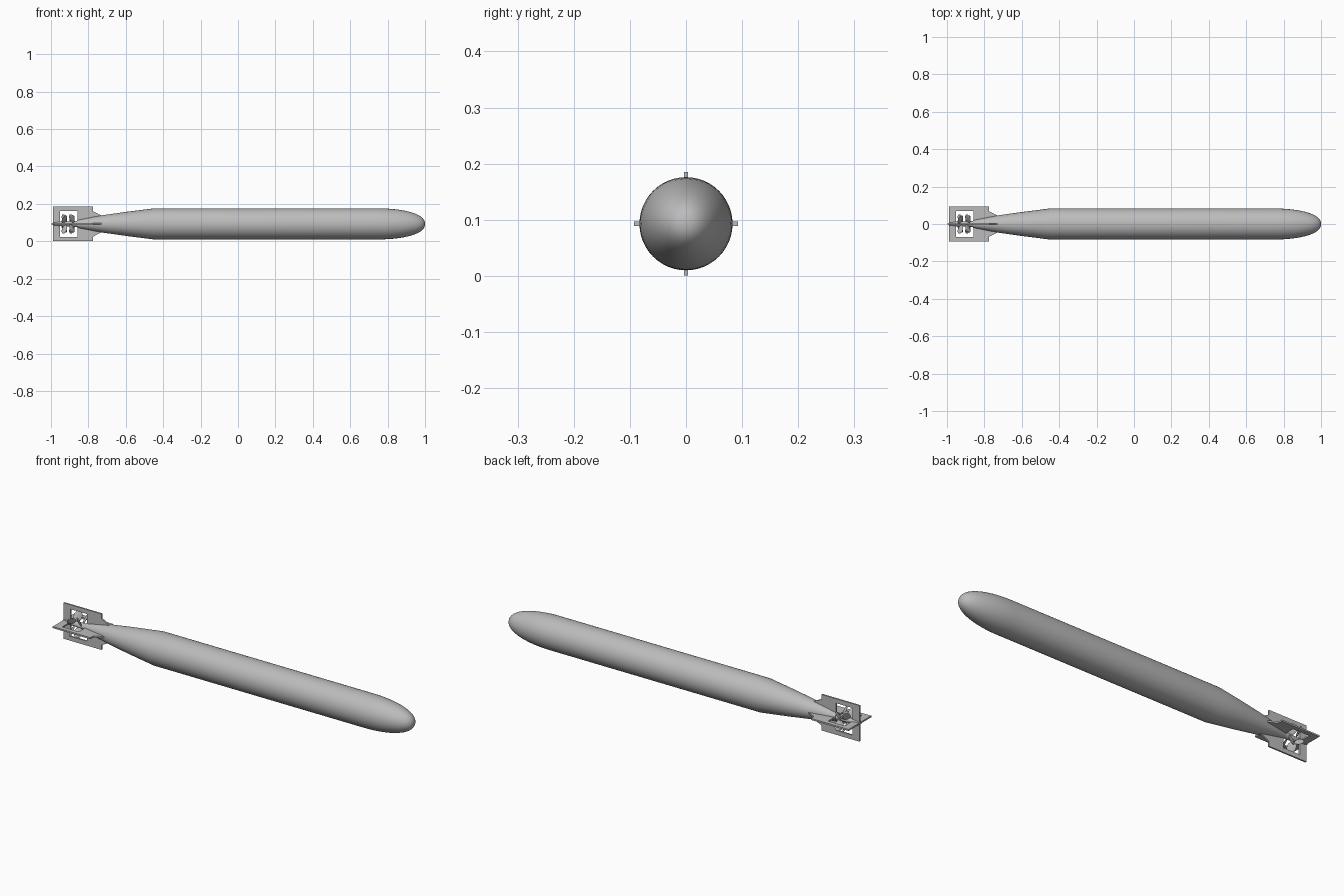
import bpy, bmesh, math
from mathutils import Matrix, Vector

cube = bpy.data.objects.get("Cube")
if cube:
    bpy.data.objects.remove(cube)

AXIS_Z = 0.093
R = 0.083

grey = bpy.data.materials.new("steel grey")
grey.use_nodes = True
grey.diffuse_color = (0.5, 0.5, 0.5, 1)
grey.node_tree.nodes["Principled BSDF"].inputs["Base Color"].default_value = (0.5, 0.5, 0.5, 1)


def finish(name, bm, smooth=True):
    bmesh.ops.recalc_face_normals(bm, faces=bm.faces)
    mesh = bpy.data.meshes.new(name)
    bm.to_mesh(mesh)
    bm.free()
    mesh.materials.append(grey)
    obj = bpy.data.objects.new(name, mesh)
    obj.location.z = AXIS_Z
    bpy.context.collection.objects.link(obj)
    if smooth:
        bpy.ops.object.select_all(action='DESELECT')
        obj.select_set(True)
        bpy.context.view_layer.objects.active = obj
        bpy.ops.object.shade_smooth_by_angle(angle=math.radians(30))
    return obj


def lathe(name, profile, steps=48):
    """Spin (x, radius) points around the long axis."""
    bm = bmesh.new()
    verts = [bm.verts.new((x, 0, r)) for x, r in profile]
    edges = [bm.edges.new(pair) for pair in zip(verts, verts[1:])]
    bmesh.ops.spin(bm, geom=verts + edges, cent=(0, 0, 0), axis=(1, 0, 0),
                   angle=math.tau, steps=steps)
    bmesh.ops.remove_doubles(bm, verts=bm.verts, dist=1e-5)
    return finish(name, bm)


# Hull: rounded nose, straight middle and tapering tail
nose = []
for i in range(17):
    a = math.pi / 2 * i / 16
    nose.append((0.75 + 0.25 * math.sin(a), R * math.cos(a) ** 0.85 if i < 16 else 0))
tail = [(-0.862, 0), (-0.862, 0.02), (-0.78, 0.036), (-0.72, 0.047), (-0.6, 0.064), (-0.45, R)]
lathe("hull", tail + nose)

# Shaft carrying the propellers, with a pointed end
lathe("propeller_shaft", [(-1.0, 0), (-0.985, 0.008), (-0.955, 0.012),
                          (-0.86, 0.016), (-0.85, 0)], 24)


# Four tail fins, each a flat frame around a propeller window
def fin(name, angle):
    outline = [(-0.73, 0.03), (-0.73, 0.045), (-0.775, 0.068), (-0.775, 0.0925),
               (-0.99, 0.0925), (-0.99, 0.0), (-0.952, 0.0), (-0.952, 0.07),
               (-0.858, 0.07), (-0.858, 0.0)]
    bm = bmesh.new()
    face = bm.faces.new([bm.verts.new((x, -0.004, r)) for x, r in outline])
    extruded = bmesh.ops.extrude_face_region(bm, geom=[face])
    moved = [v for v in extruded["geom"] if isinstance(v, bmesh.types.BMVert)]
    bmesh.ops.translate(bm, verts=moved, vec=(0, 0.008, 0))
    bm.transform(Matrix.Rotation(angle, 4, 'X'))
    finish(name, bm, False)


for i, side in enumerate(("top", "right", "bottom", "left")):
    fin(side + "_fin", i * math.pi / 2)


# Two contra-rotating propellers with oval pitched blades
def propeller(name, x, pitch, turn):
    bm = bmesh.new()
    for i in range(4):
        blade = (Matrix.Rotation(turn + i * math.pi / 2, 4, 'X')
                 @ Matrix.Translation(Vector((x, 0, 0.038)))
                 @ Matrix.Rotation(pitch, 4, 'Z')
                 @ Matrix.Diagonal((0.004, 0.021, 0.027, 1)))
        bmesh.ops.create_uvsphere(bm, u_segments=16, v_segments=10, radius=1, matrix=blade)
    finish(name, bm)


propeller("front_propeller", -0.888, math.radians(45), math.radians(40))
propeller("rear_propeller", -0.928, math.radians(-45), math.radians(50))
